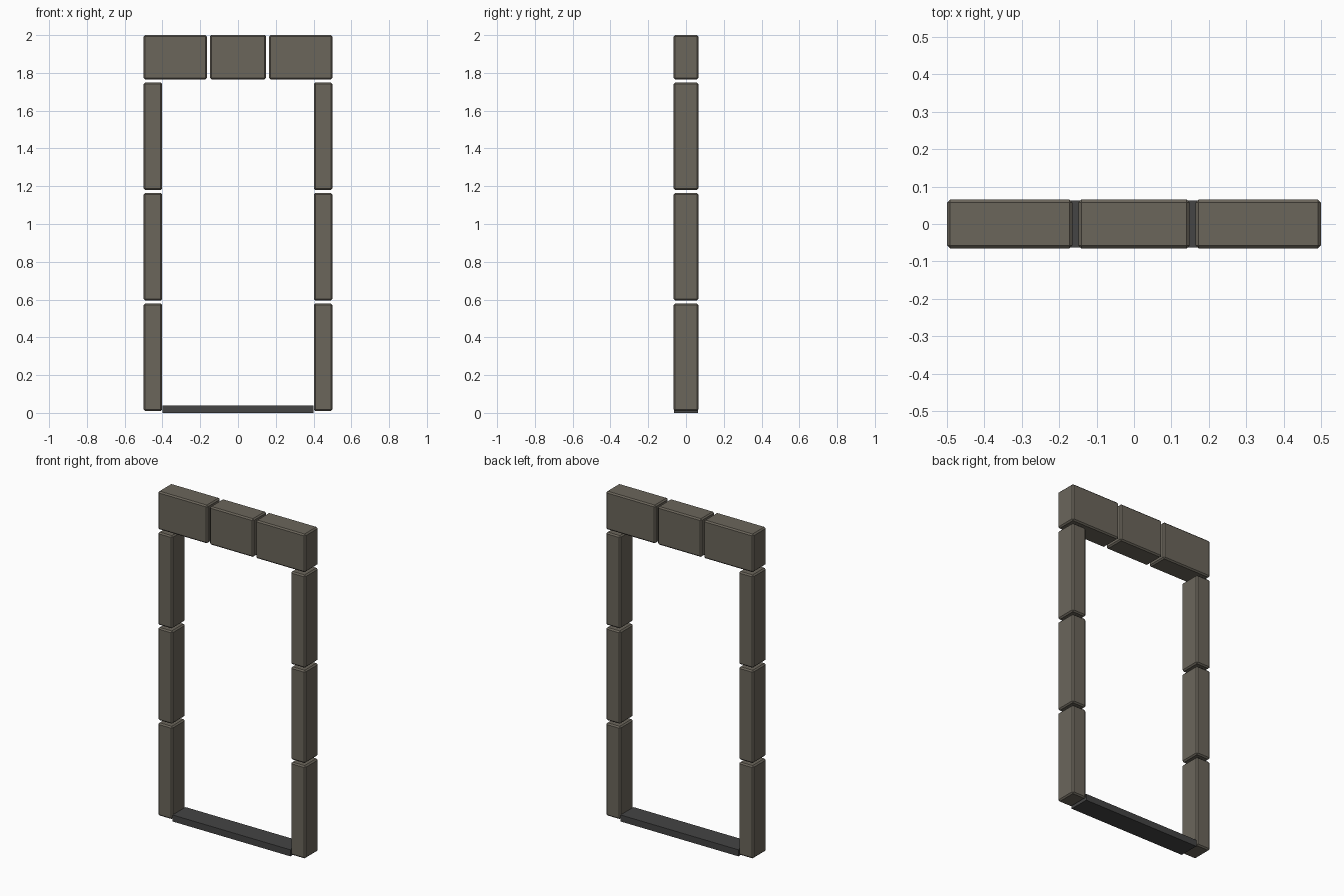
import bpy

if "Cube" in bpy.data.objects:
    bpy.data.objects.remove(bpy.data.objects["Cube"])

def material(name, rgb):
    m = bpy.data.materials.new(name)
    m.diffuse_color = (*rgb, 1)
    m.use_nodes = True
    m.node_tree.nodes["Principled BSDF"].inputs["Base Color"].default_value = m.diffuse_color
    return m

stone = material("stone", (0.147, 0.132, 0.105))
dark = material("dark_stone", (0.058, 0.058, 0.058))

def block(name, x, y, z, mat, bevel=0.0):
    """Box from (min, max) ranges, with optional chamfered edges."""
    bpy.ops.mesh.primitive_cube_add(size=1, location=[sum(r) / 2 for r in (x, y, z)])
    ob = bpy.context.object
    ob.name = name
    ob.scale = [r[1] - r[0] for r in (x, y, z)]
    bpy.ops.object.transform_apply(location=False, rotation=False, scale=True)
    ob.data.materials.append(mat)
    if bevel:
        mod = ob.modifiers.new("chamfer", 'BEVEL')
        mod.width = bevel
        mod.segments = 1
    return ob

DEPTH = (-0.065, 0.065)
BEVEL = 0.008

# jamb stones, three stacked on each side
for side, x in (("left", (-0.5, -0.402)), ("right", (0.402, 0.5))):
    for i in range(3):
        z = 0.01 + 0.585 * i
        block(f"{side}_jamb_stone_{i + 1}", x, DEPTH, (z, z + 0.569), stone, BEVEL)

# lintel stones with the keystone in the middle
for name, x in (("lintel_left", (-0.5, -0.164)), ("keystone", (-0.149, 0.149)),
                ("lintel_right", (0.164, 0.5))):
    block(name, x, DEPTH, (1.766, 2.0), stone, BEVEL)

# threshold
block("threshold", (-0.4, 0.4), (-0.063, 0.063), (0.0, 0.04), dark)
